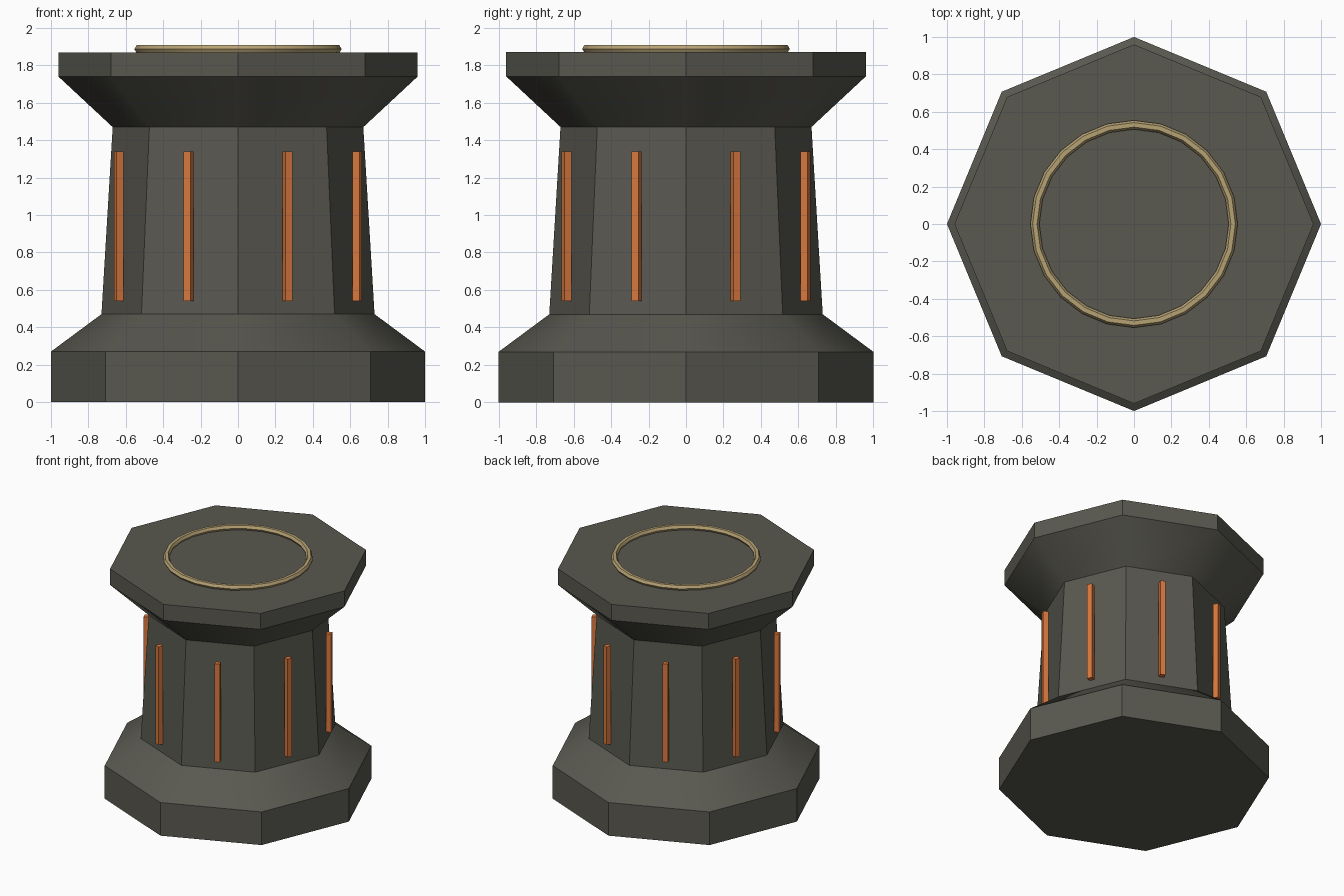
import bpy
import bmesh
from math import cos, sin, tau, radians
from mathutils import Matrix

default = bpy.data.objects.get("Cube")
if default:
    bpy.data.objects.remove(default)


def make_material(name, rgb):
    mat = bpy.data.materials.new(name)
    mat.use_nodes = True
    color = (*rgb, 1.0)
    mat.diffuse_color = color
    mat.node_tree.nodes["Principled BSDF"].inputs["Base Color"].default_value = color
    return mat


stone = make_material("dark olive stone", (0.10, 0.098, 0.08))
orange = make_material("orange strip", (0.70, 0.19, 0.048))
brass = make_material("pale brass", (0.47, 0.36, 0.175))


def finish(name, bm, mat, smooth=False):
    bmesh.ops.recalc_face_normals(bm, faces=bm.faces)
    mesh = bpy.data.meshes.new(name)
    bm.to_mesh(mesh)
    bm.free()
    mesh.materials.append(mat)
    obj = bpy.data.objects.new(name, mesh)
    bpy.context.collection.objects.link(obj)
    if smooth:
        bpy.ops.object.select_all(action="DESELECT")
        obj.select_set(True)
        bpy.context.view_layer.objects.active = obj
        bpy.ops.object.shade_smooth_by_angle(angle=radians(35))
    return obj


def revolve(name, profile, sides, mat, closed=False):
    """Turn (radius, height) points about z; open profiles get end caps."""
    bm = bmesh.new()
    rings = [[bm.verts.new((r * cos(tau * i / sides), r * sin(tau * i / sides), z))
              for i in range(sides)] for r, z in profile]
    pairs = list(zip(rings, rings[1:]))
    if closed:
        pairs.append((rings[-1], rings[0]))
    else:
        bm.faces.new(rings[0])
        bm.faces.new(rings[-1])
    for low, high in pairs:
        for i in range(sides):
            j = (i + 1) % sides
            bm.faces.new((low[i], low[j], high[j], high[i]))
    return finish(name, bm, mat, smooth=True)


# Octagonal pedestal: plinth, flare, tapered shaft, flare, top slab
revolve("pedestal", [(1.0, 0), (1.0, 0.27), (0.73, 0.47), (0.67, 1.47),
                     (0.96, 1.74), (0.96, 1.87)], 8, stone)

# Thin ring with a hexagonal section on the top slab
section = [(0.53 + 0.024 * cos(tau * k / 6), 1.887 + 0.024 * sin(tau * k / 6))
           for k in range(6)]
revolve("top_ring", section, 24, brass, closed=True)

# One upright strip in the middle of each shaft face
for k in range(8):
    bm = bmesh.new()
    place = (Matrix.Rotation(tau * (k + 0.5) / 8, 4, "Z")
             @ Matrix.Translation((0.69, 0, 0.94))
             @ Matrix.Diagonal((0.04, 0.04, 0.80, 1)))
    bmesh.ops.create_cube(bm, size=1, matrix=place)
    finish(f"shaft_strip_{k + 1}", bm, orange)
